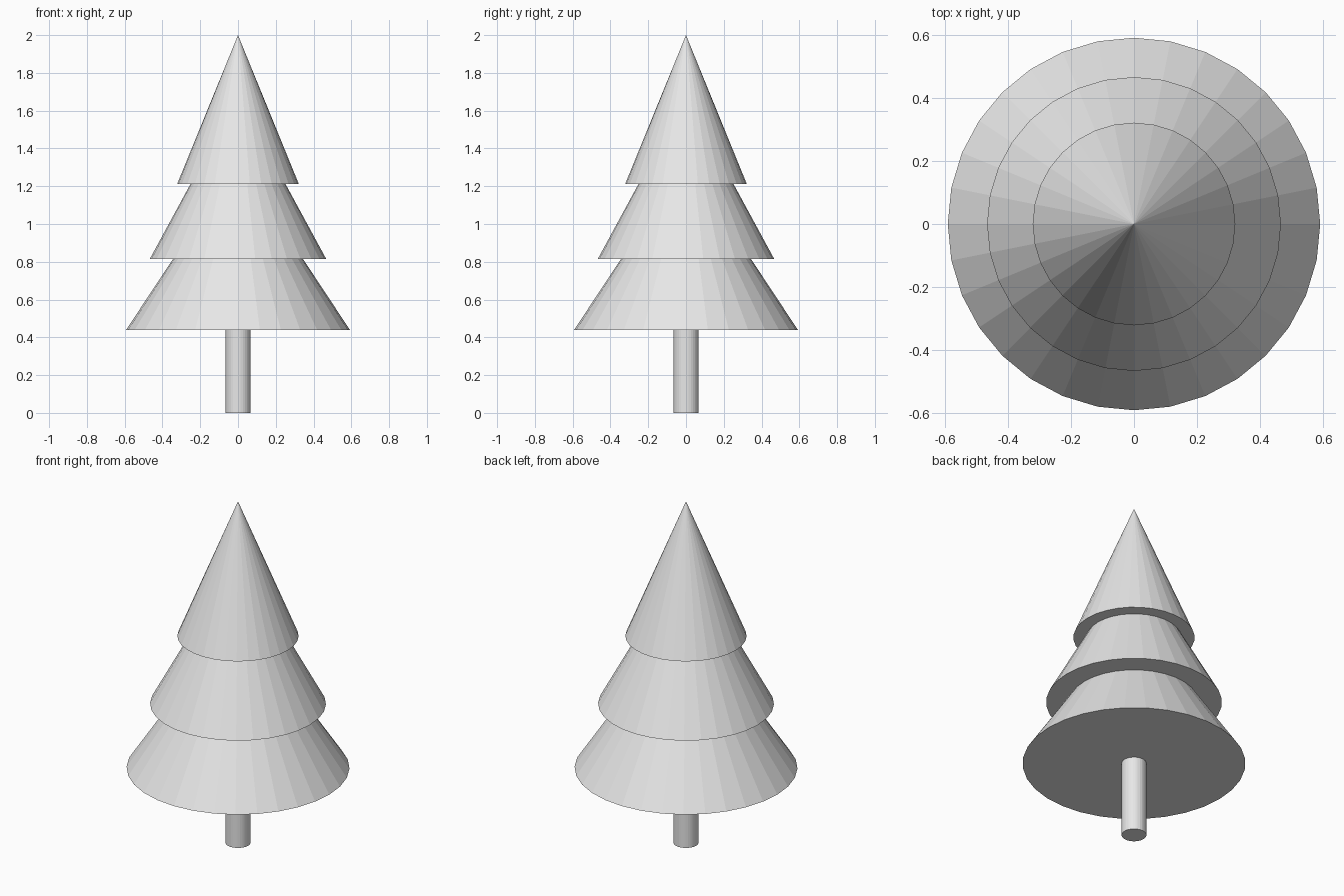
import bpy

default_cube = bpy.data.objects.get("Cube")
if default_cube:
    bpy.data.objects.remove(default_cube, do_unlink=True)

SIDES = 32

# One plain colour for the whole tree
grey = bpy.data.materials.new("light_grey")
grey.use_nodes = True
colour = (0.8, 0.8, 0.8, 1)
grey.diffuse_color = colour
grey.node_tree.nodes["Principled BSDF"].inputs["Base Color"].default_value = colour


def solid(name, bottom, top, radius, top_radius=0):
    """Upright flat-sided cone or cylinder between two heights."""
    bpy.ops.mesh.primitive_cone_add(
        vertices=SIDES, radius1=radius, radius2=top_radius,
        depth=top - bottom, location=(0, 0, (bottom + top) / 2))
    part = bpy.context.object
    part.name = name
    part.data.materials.append(grey)
    return part


# Trunk, set a little into the lowest branches
solid("trunk", 0, 0.5, 0.066, 0.066)

# Three overlapping tiers of branches
solid("lower_branches", 0.44, 1.335, 0.592)
solid("middle_branches", 0.815, 1.675, 0.467)
solid("top_branches", 1.212, 2.0, 0.322)
